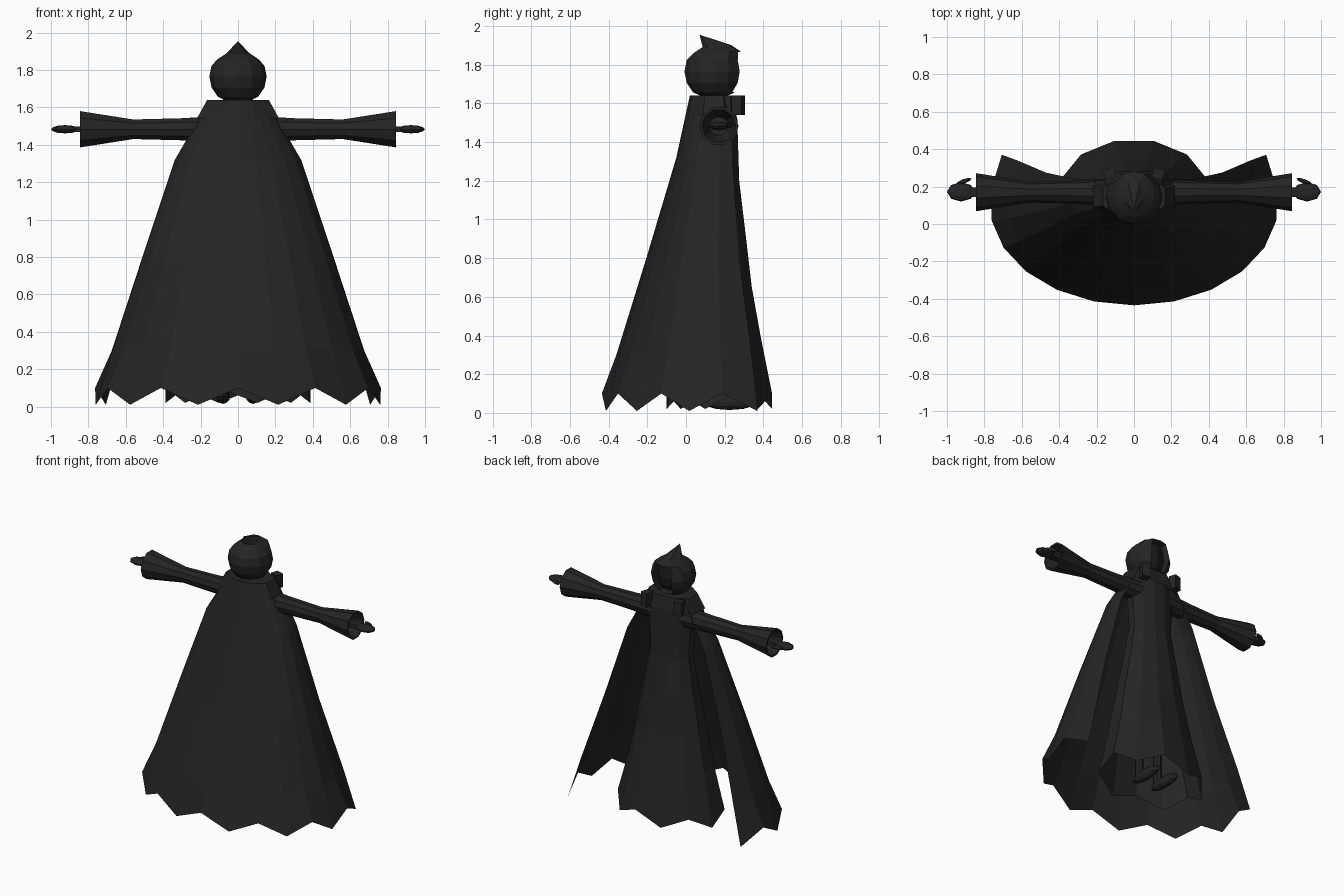
import bpy, bmesh, math
from mathutils import Vector, Matrix

if "Cube" in bpy.data.objects:
    bpy.data.objects.remove(bpy.data.objects["Cube"])


def material(name, v):
    m = bpy.data.materials.new(name)
    m.diffuse_color = (v, v, v, 1)
    m.use_nodes = True
    m.node_tree.nodes["Principled BSDF"].inputs["Base Color"].default_value = m.diffuse_color
    return m


CLOTH = material("charcoal cloth", 0.018)
BLACK = material("black shadow", 0.010)


def finish(name, bm, mats=(CLOTH,), normals=True):
    if normals:
        bmesh.ops.recalc_face_normals(bm, faces=bm.faces)
    me = bpy.data.meshes.new(name)
    bm.to_mesh(me)
    bm.free()
    for m in mats:
        me.materials.append(m)
    ob = bpy.data.objects.new(name, me)
    bpy.context.collection.objects.link(ob)
    return ob


def loft(name, rings, closed=True, caps=(False, False), flip=False):
    bm = bmesh.new()
    rows = [[bm.verts.new(p) for p in r] for r in rings]
    n = len(rows[0])
    for a, b in zip(rows, rows[1:]):
        for i in range(n if closed else n - 1):
            j = (i + 1) % n
            quad = (a[i], b[i], b[j], a[j])
            bm.faces.new(quad[::-1] if flip else quad)
    if caps[0]:
        bm.faces.new(rows[0])
    if caps[1]:
        bm.faces.new(rows[-1])
    return finish(name, bm, normals=any(caps))


def box(name, centre, size, rot=0):
    bm = bmesh.new()
    bmesh.ops.create_cube(bm, size=1, matrix=Matrix.Translation(centre)
                          @ Matrix.Rotation(rot, 4, 'Z') @ Matrix.Diagonal((*size, 1)))
    return finish(name, bm)


def ball(name, centre, size, rot=0):
    bm = bmesh.new()
    bmesh.ops.create_uvsphere(bm, u_segments=8, v_segments=6, radius=1,
                              matrix=Matrix.Translation(centre)
                              @ Matrix.Rotation(rot, 4, 'Z') @ Matrix.Diagonal((*size, 1)))
    return finish(name, bm)


# Cape: open sheet with a ragged hem; rows are z, half width, outer y, edge y
rings = []
for z, w, yf, ye in [(1.64, .16, .02, .23), (1.55, .205, 0, .235), (1.32, .34, -.05, .24),
                     (.8, .515, -.205, .275), (.3, .68, -.36, .34), (.1, .77, -.435, .37)]:
    cy = (ye + .504 * yf) / 1.504
    ring = []
    for k in range(-7, 8):
        a = math.radians(16.2 * k)
        c = -math.cos(a) * (cy - yf)
        tooth = .09 if z == .1 and k % 2 else 0
        ring.append((w * math.sin(a), cy + c * (1.27 if c > 0 else 1), z - tooth))
    rings.append(ring)
loft("cape", rings, closed=False)

# Robe: twelve-sided gown with a ragged hem; rows are z, half width, y min, y max
rings = []
for z, w, y0, y1 in [(1.64, .12, .05, .235), (1.52, .18, .05, .265), (1.2, .165, .06, .275),
                     (.95, .21, .03, .305), (.65, .27, -.01, .34), (.4, .32, -.05, .385),
                     (.1, .40, -.1, .445)]:
    ring = []
    for k in range(12):
        a = math.radians(15 + 30 * k)
        tooth = .08 if z == .1 and k % 2 else 0
        ring.append((w * math.cos(a), (y0 + y1) / 2 + (y1 - y0) / 2 * math.sin(a) / .966,
                     z - tooth))
    rings.append(ring)
loft("robe", rings, caps=(True, False))

# Hood: faceted ball drawn up to a point, with a recessed face opening
bm = bmesh.new()
bmesh.ops.create_uvsphere(bm, u_segments=12, v_segments=8, radius=.153,
                          matrix=Matrix.Translation((0, .145, 1.765)))
for v in bm.verts:
    v.co.z = max(v.co.z, 1.635)
    if v.co.z > 1.915:
        v.co = Vector((0, .07, 1.955))
    elif v.co.z > 1.86:
        v.co.z -= .015
        if v.co.y > .18:
            v.co.z += .01
            v.co.y += .03
    elif v.co.z > 1.84 and v.co.y > .22:
        v.co.y += .03
bm.normal_update()
face = [f for f in bm.faces if f.calc_center_median().y > .24
        and abs(f.calc_center_median().x) < .08 and 1.67 < f.calc_center_median().z < 1.86]
bmesh.ops.inset_region(bm, faces=face, thickness=.012)
for f in face:
    f.material_index = 1
for v in {v for f in face for v in f.verts}:
    v.co.y -= .045
finish("hood", bm, (CLOTH, BLACK))

# Neck and collar
loft("neck", [[(.08 * math.cos(k * math.pi / 4), .15 + .07 * math.sin(k * math.pi / 4), z)
               for k in range(8)] for z in (1.55, 1.68)], caps=(True, True))
collar = []
for z, w, d in [(1.64, .165, .115), (1.54, .22, .135)]:
    collar.append([(w * math.cos(math.radians(22.5 + 45 * k)) / .924,
                    .145 + d * math.sin(math.radians(22.5 + 45 * k)) / .924, z)
                   for k in range(8)])
loft("shoulder_collar", collar, caps=(True, False), flip=True)

for s, side in ((1, "right"), (-1, "left")):
    # Cape clasp
    box(side + "_clasp", (s * .13, .27, 1.59), (.06, .055, .1), -s * .3)
    # Sleeve flaring to an open cuff with an inner recess
    rings = []
    for x, r in [(.1, .075), (.3, .062), (.56, .055), (.845, .102), (.845, .088), (.72, .05)]:
        rings.append([(s * x, .17 + r * math.cos(math.pi * k / 5),
                       1.483 + r * math.sin(math.pi * k / 5)) for k in range(10)])
    loft(side + "_sleeve", rings, caps=(True, True))
    # Flat hand, wrist and thumb
    ball(side + "_hand", (s * .925, .172, 1.483), (.075, .052, .022))
    ball(side + "_thumb", (s * .91, .228, 1.487), (.045, .012, .014), -s * .35)
    box(side + "_wrist", (s * .80, .17, 1.483), (.17, .05, .03))
    # Leg and shoe under the robe
    loft(side + "_leg", [[(s * .08 + .03 * math.cos(k * math.pi / 4),
                           .15 + .03 * math.sin(k * math.pi / 4), z) for k in range(8)]
                         for z in (.05, .6)], caps=(True, True))
    ball(side + "_shoe", (s * .08, .225, .055), (.038, .14, .04))
